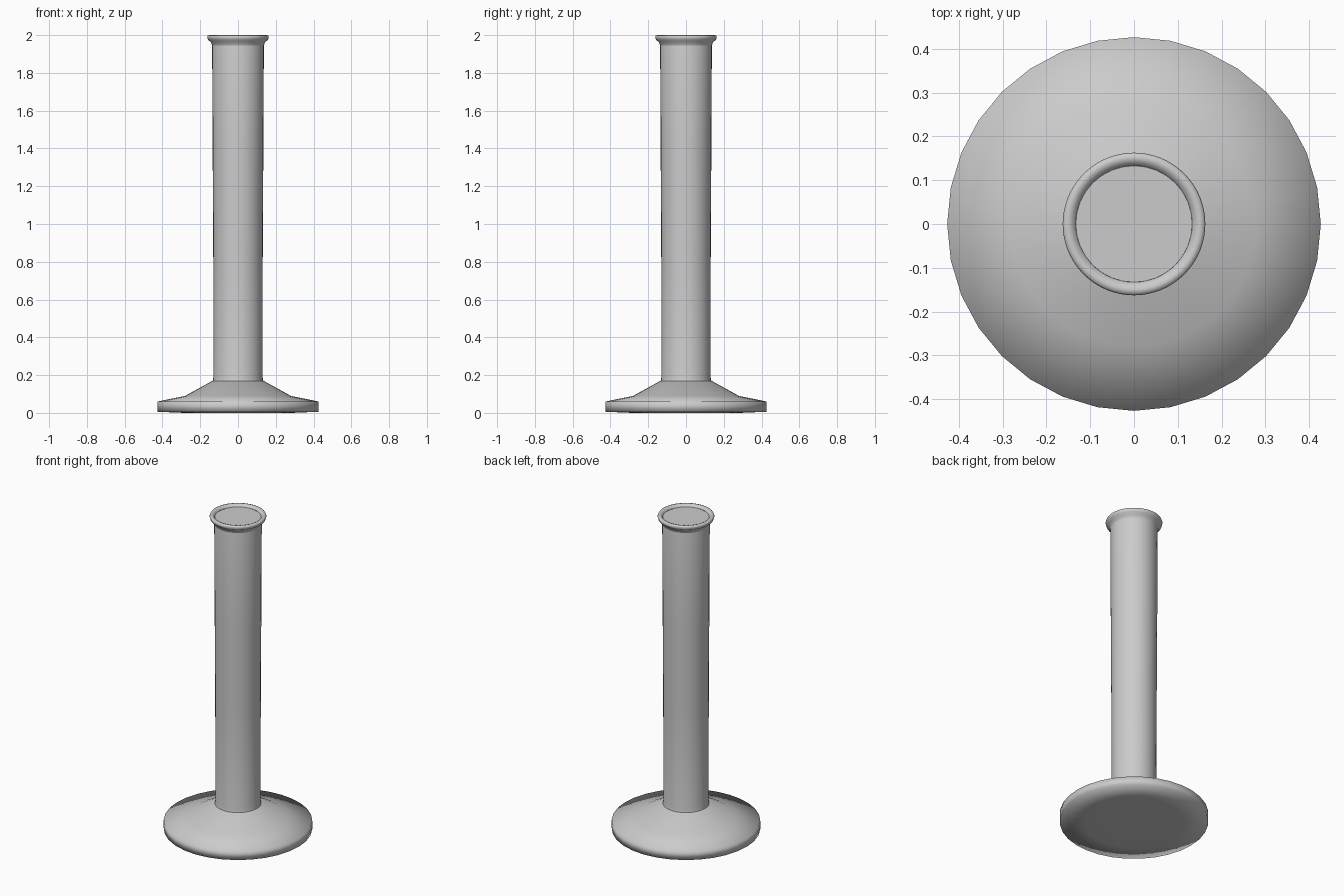
import bpy, math

if "Cube" in bpy.data.objects:
    bpy.data.objects.remove(bpy.data.objects["Cube"])


def lathe(name, profile, sides=32, angle=60):
    """Spin an (r, z) profile round z; r = 0 ends become a centre point."""
    verts, faces, rings = [], [], []
    for r, z in profile:
        n = 1 if r == 0 else sides
        rings.append(range(len(verts), len(verts) + n))
        for i in range(n):
            a = 2 * math.pi * i / sides
            verts.append((r * math.cos(a), r * math.sin(a), z))
    for lo, hi in zip(rings, rings[1:]):
        for i in range(sides):
            j = (i + 1) % sides
            if len(lo) == 1:
                faces.append((lo[0], hi[j], hi[i]))
            elif len(hi) == 1:
                faces.append((lo[i], lo[j], hi[0]))
            else:
                faces.append((lo[i], lo[j], hi[j], hi[i]))
    mesh = bpy.data.meshes.new(name)
    mesh.from_pydata(verts, [], faces)
    obj = bpy.data.objects.new(name, mesh)
    bpy.context.collection.objects.link(obj)
    bpy.ops.object.select_all(action='DESELECT')
    obj.select_set(True)
    bpy.context.view_layer.objects.active = obj
    bpy.ops.object.shade_smooth_by_angle(angle=math.radians(angle))
    return obj


# Wide foot with a two-stage sloping top, closed underneath
lathe("base", [(0, 0), (0.285, 0), (0.427, 0.006), (0.427, 0.06),
               (0.28, 0.09), (0.135, 0.17), (0, 0.17)], angle=95)

# Slightly flared stem, capped just below the lip
lathe("stem", [(0.135, 0.165), (0.13, 0.19), (0.131, 0.82), (0.134, 1.34),
               (0.137, 1.96), (0.133, 1.985), (0, 1.985)])

# Rolled lip round the top
lathe("lip", [(0.137, 1.945), (0.144, 1.964), (0.159, 1.975), (0.163, 1.99),
              (0.160, 1.998), (0.150, 2.0), (0.140, 1.996), (0.133, 1.985)], sides=64)
